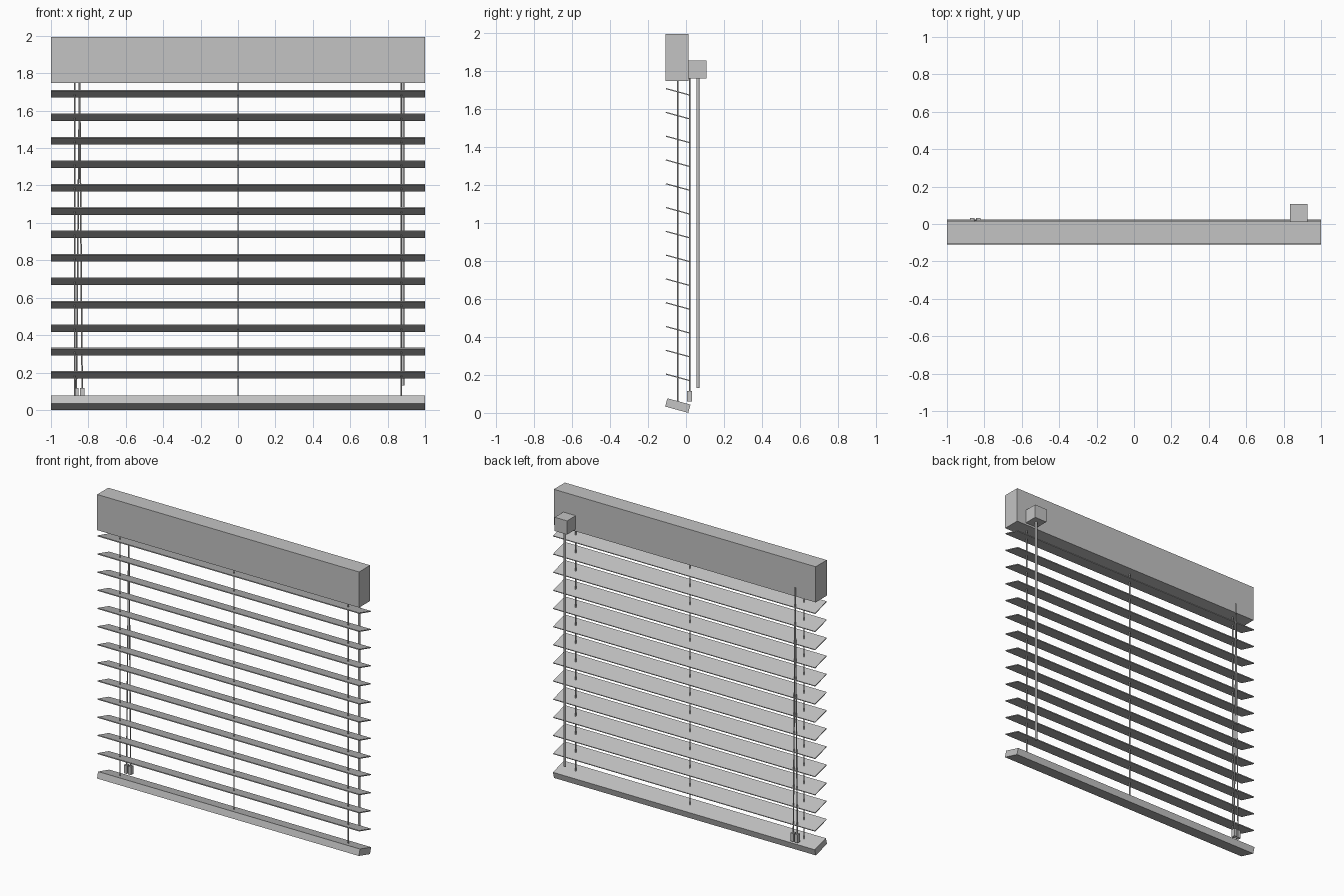
import bpy
import math
from mathutils import Vector

if "Cube" in bpy.data.objects:
    bpy.data.objects.remove(bpy.data.objects["Cube"], do_unlink=True)

GREY = (0.55, 0.55, 0.55, 1.0)
grey = bpy.data.materials.new("plain grey")
grey.use_nodes = True
grey.diffuse_color = GREY
grey.node_tree.nodes["Principled BSDF"].inputs["Base Color"].default_value = GREY

TILT = math.radians(-15.3)
BLIND_Y = -0.043


def finish(name):
    obj = bpy.context.object
    obj.name = name
    obj.data.materials.append(grey)
    return obj


def box(name, centre, size, tilt=0.0):
    bpy.ops.mesh.primitive_cube_add(size=1, location=centre)
    obj = finish(name)
    obj.scale = size
    obj.rotation_euler.x = tilt
    return obj


def rod(name, start, end, radius, sides=8):
    a, b = Vector(start), Vector(end)
    bpy.ops.mesh.primitive_cylinder_add(
        vertices=sides, radius=radius, depth=(b - a).length, location=(a + b) / 2)
    obj = finish(name)
    obj.rotation_euler = (b - a).to_track_quat("Z", "Y").to_euler()
    bpy.ops.object.shade_smooth_by_angle(angle=math.radians(50))
    return obj


# Head rail and tilted bottom rail
box("head_rail", (0, -0.047, 1.87), (2, 0.121, 0.246))
box("bottom_rail", (0, BLIND_Y, 0.0385), (2, 0.126, 0.045), TILT)

# Tilted slats
for i in range(13):
    box(f"slat_{i + 1}", (0, BLIND_Y, 0.187 + i * 0.1252), (2, 0.131, 0.006), TILT)

# Lift cords through the slats
for side, x in (("right", -0.872), ("centre", 0), ("left", 0.872)):
    rod(f"lift_cord_{side}", (x, BLIND_Y, 0.05), (x, BLIND_Y, 1.76), 0.004)

# Tilt mechanism housing and wand
box("tilt_housing", (0.88, 0.06, 1.808), (0.094, 0.096, 0.095))
rod("tilt_wand", (0.881, 0.063, 0.13), (0.881, 0.063, 1.77), 0.008)

# Pull cords spreading down to their weights
for side, x in (("right", -0.864), ("left", -0.833)):
    rod(f"pull_cord_{side}", (x, 0.019, 0.11), (-0.847, 0.019, 1.81), 0.004)
    box(f"cord_weight_{side}", (x, 0.019, 0.088), (0.023, 0.027, 0.056))
